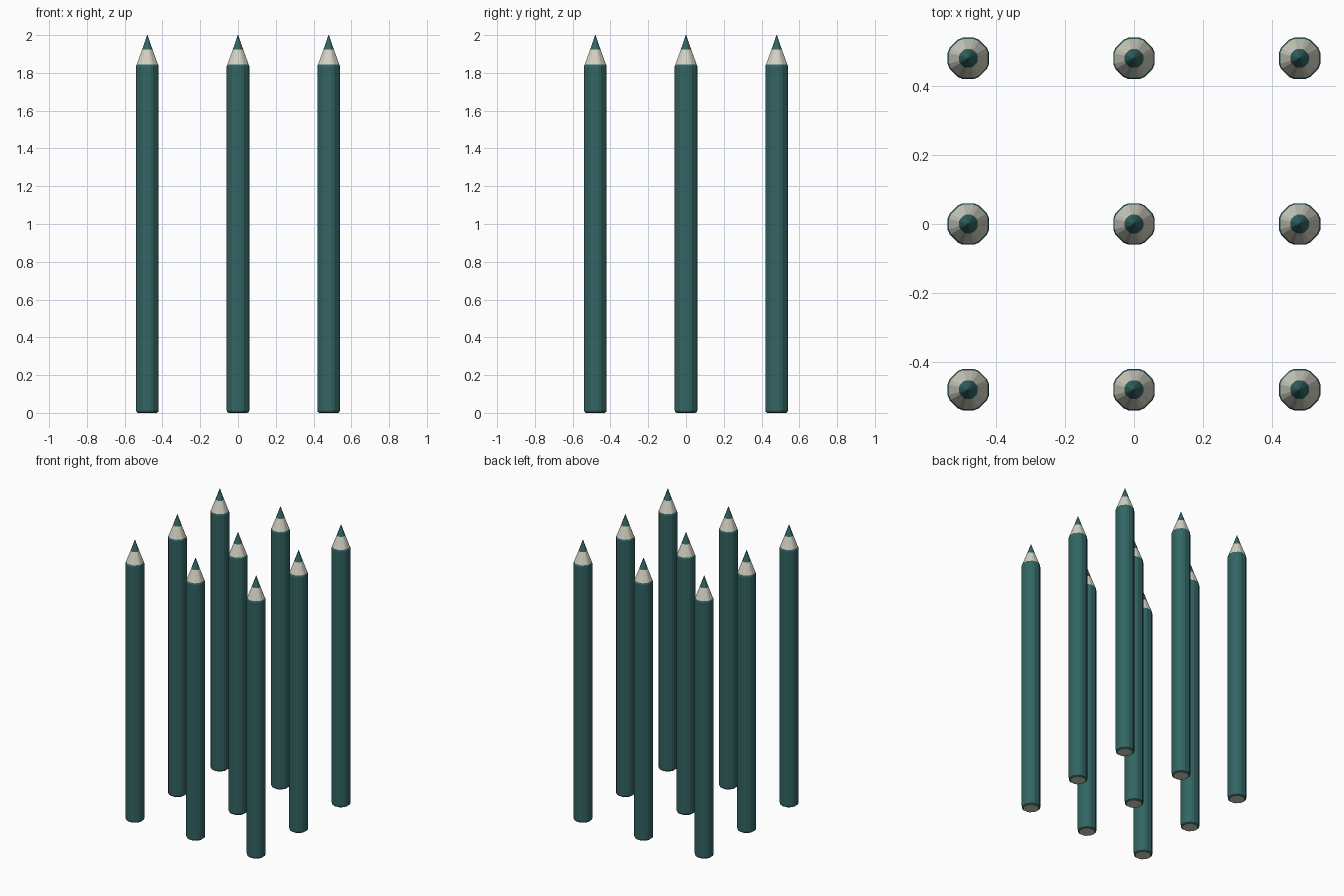
import bpy, bmesh, math

if "Cube" in bpy.data.objects:
    bpy.data.objects.remove(bpy.data.objects["Cube"])


def material(name, rgb):
    m = bpy.data.materials.new(name)
    m.diffuse_color = (*rgb, 1)
    m.use_nodes = True
    m.node_tree.nodes["Principled BSDF"].inputs["Base Color"].default_value = m.diffuse_color
    return m


TEAL = material("teal paint", (0.032, 0.130, 0.125))
WOOD = material("pale wood", (0.64, 0.64, 0.55))

# Octagonal section with chamfered corners: two points per flat side
ANGLES = [math.radians(45 * k + d) for k in range(8) for d in (-15, 15)]
CORNER = 1 / math.cos(math.radians(15))

# (distance to flat side, height, material of the band above: 0 teal, 1 wood)
PROFILE = [
    (0.050, 0.000, 0),   # bottom chamfer
    (0.058, 0.006, 0),
    (0.060, 0.016, 0),   # painted shaft
    (0.060, 1.835, 0),   # rounded shoulder
    (0.056, 1.845, 1),   # sharpened wood
    (0.027, 1.925, 0),   # coloured lead
    (0.0015, 2.000, 0),
]


def pencil_mesh():
    bm = bmesh.new()
    rings = [[bm.verts.new((r * CORNER * math.cos(a), r * CORNER * math.sin(a), z))
              for a in ANGLES] for r, z, _ in PROFILE]
    n = len(ANGLES)
    for i in range(len(rings) - 1):
        lo, hi = rings[i], rings[i + 1]
        for j in range(n):
            k = (j + 1) % n
            bm.faces.new((lo[j], lo[k], hi[k], hi[j])).material_index = PROFILE[i][2]
    bm.faces.new(rings[0][::-1]).material_index = 1   # bare wood end
    bm.faces.new(rings[-1])                           # tip
    mesh = bpy.data.meshes.new("pencil")
    bm.to_mesh(mesh)
    bm.free()
    mesh.materials.append(TEAL)
    mesh.materials.append(WOOD)
    return mesh


# Three by three grid of upright pencils
mesh = pencil_mesh()
for row in range(3):
    for col in range(3):
        ob = bpy.data.objects.new(f"pencil_{row + 1}_{col + 1}", mesh)
        ob.location = ((col - 1) * 0.48, (row - 1) * 0.48, 0)
        bpy.context.collection.objects.link(ob)
